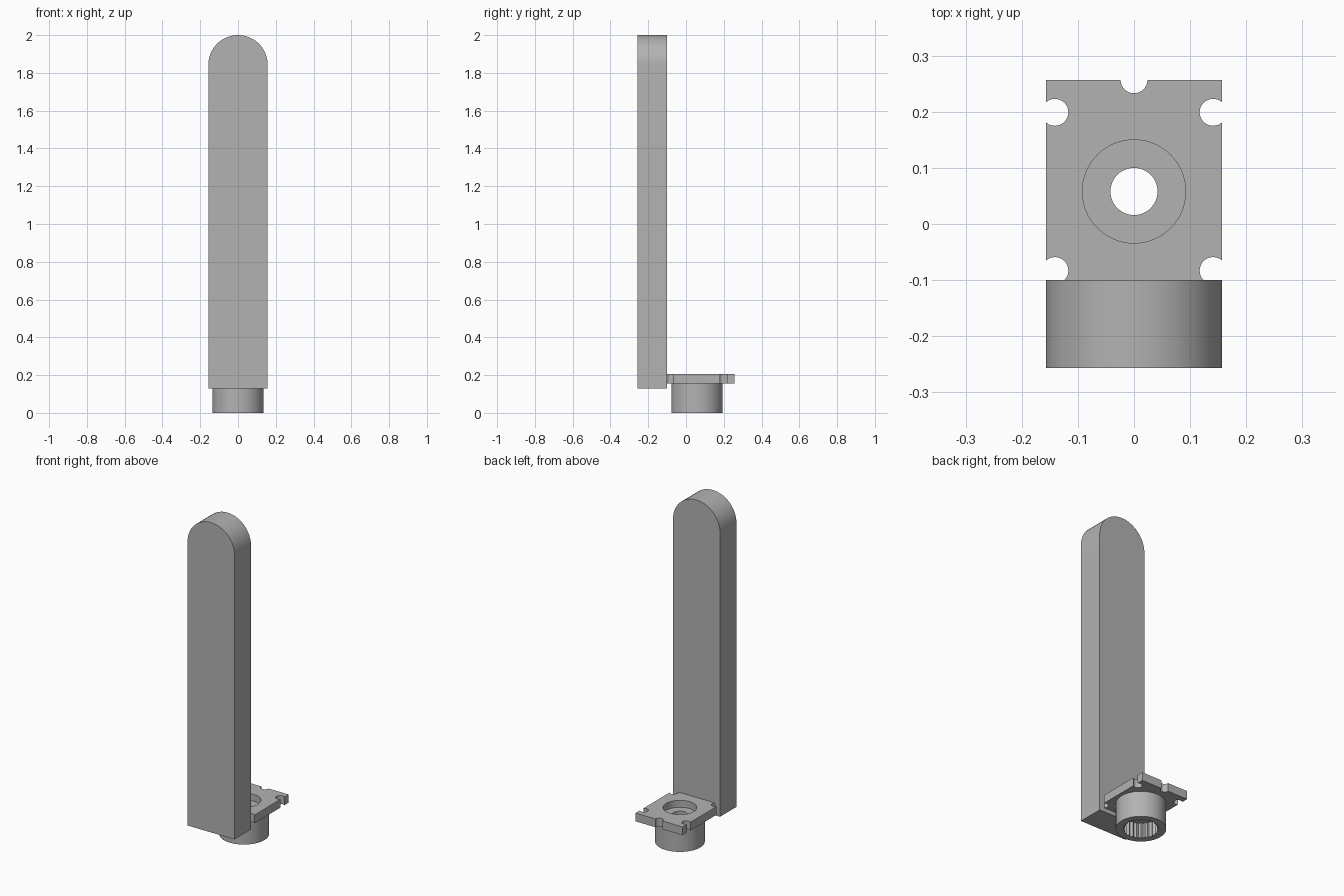
import bpy, bmesh
from math import sin, cos, pi, radians
from mathutils import Matrix

cube = bpy.data.objects.get("Cube")
if cube:
    bpy.data.objects.remove(cube, do_unlink=True)

HALF = 0.157               # half width of arm and plate
ARM_FRONT, ARM_BACK = -0.257, -0.1
HUB_Y = 0.058              # axis of the round hub

grey = bpy.data.materials.new("plain_grey")
grey.use_nodes = True
colour = (0.45, 0.45, 0.45, 1)
grey.diffuse_color = colour
grey.node_tree.nodes["Principled BSDF"].inputs["Base Color"].default_value = colour


def prism(name, outline, low, high, along_y=False):
    """Extrude a 2D outline from low to high, along z or along y."""
    bm = bmesh.new()
    face = bm.faces.new([bm.verts.new((u, v, low)) for u, v in outline])
    new = bmesh.ops.extrude_face_region(bm, geom=[face])["geom"]
    verts = [g for g in new if isinstance(g, bmesh.types.BMVert)]
    bmesh.ops.translate(bm, verts=verts, vec=(0, 0, high - low))
    if along_y:
        # outline (x, z), depth y
        bm.transform(Matrix(((1, 0, 0, 0), (0, 0, 1, 0), (0, 1, 0, 0), (0, 0, 0, 1))))
    bmesh.ops.recalc_face_normals(bm, faces=bm.faces[:])
    mesh = bpy.data.meshes.new(name)
    bm.to_mesh(mesh)
    bm.free()
    mesh.materials.append(grey)
    obj = bpy.data.objects.new(name, mesh)
    bpy.context.collection.objects.link(obj)
    return obj


def circle(x, y, r, n=48):
    return [(x + r * cos(2 * pi * i / n), y + r * sin(2 * pi * i / n)) for i in range(n)]


def combine(obj, tools, operation="DIFFERENCE"):
    """Apply booleans one after another and remove the helper solids."""
    bpy.context.view_layer.objects.active = obj
    for tool in tools:
        mod = obj.modifiers.new("combine", "BOOLEAN")
        mod.operation, mod.object, mod.solver = operation, tool, "EXACT"
        bpy.ops.object.modifier_apply(modifier=mod.name)
        bpy.data.objects.remove(tool, do_unlink=True)


# Arm: long bar with a rounded top and two pin holes
centre = 2 - HALF
dome = [(HALF * cos(pi * i / 32), centre + HALF * sin(pi * i / 32)) for i in range(33)]
arm = prism("arm", [(-HALF, 0.13), (HALF, 0.13)] + dome, ARM_FRONT, ARM_BACK, True)
combine(arm, [prism("pin_hole", circle(0, z, 0.062), -0.4, 0.1, True)
              for z in (0.372, centre)])

# Horn: notched plate with a round hub underneath
horn = prism("horn_plate", [(-HALF, ARM_BACK), (HALF, ARM_BACK), (HALF, 0.257), (-HALF, 0.257)],
             0.155, 0.205)
notches = [(s * 0.141, y) for s in (-1, 1) for y in (-0.083, 0.199)] + [(0, 0.257)]
combine(horn, [prism("notch", circle(x, y, 0.024, 32), 0.1, 0.3) for x, y in notches])
combine(horn, [prism("hub", circle(0, HUB_Y, 0.136, 64), 0, 0.18)], "UNION")

# Hub openings: screw recess, through hole and toothed socket below
teeth = 25
socket = []
for i in range(teeth * 2):
    r = 0.1 if i % 2 else 0.09
    a = pi * i / teeth
    socket.append((r * cos(a), HUB_Y + r * sin(a)))
combine(horn, [prism("screw_recess", circle(0, HUB_Y, 0.092, 64), 0.163, 0.3),
               prism("screw_hole", circle(0, HUB_Y, 0.042), -0.1, 0.3),
               prism("toothed_socket", socket, -0.1, 0.09)])

# Smooth round walls, keep edges crisp
for obj in (arm, horn):
    bpy.ops.object.select_all(action="DESELECT")
    obj.select_set(True)
    bpy.context.view_layer.objects.active = obj
    bpy.ops.object.shade_smooth_by_angle(angle=radians(25))
